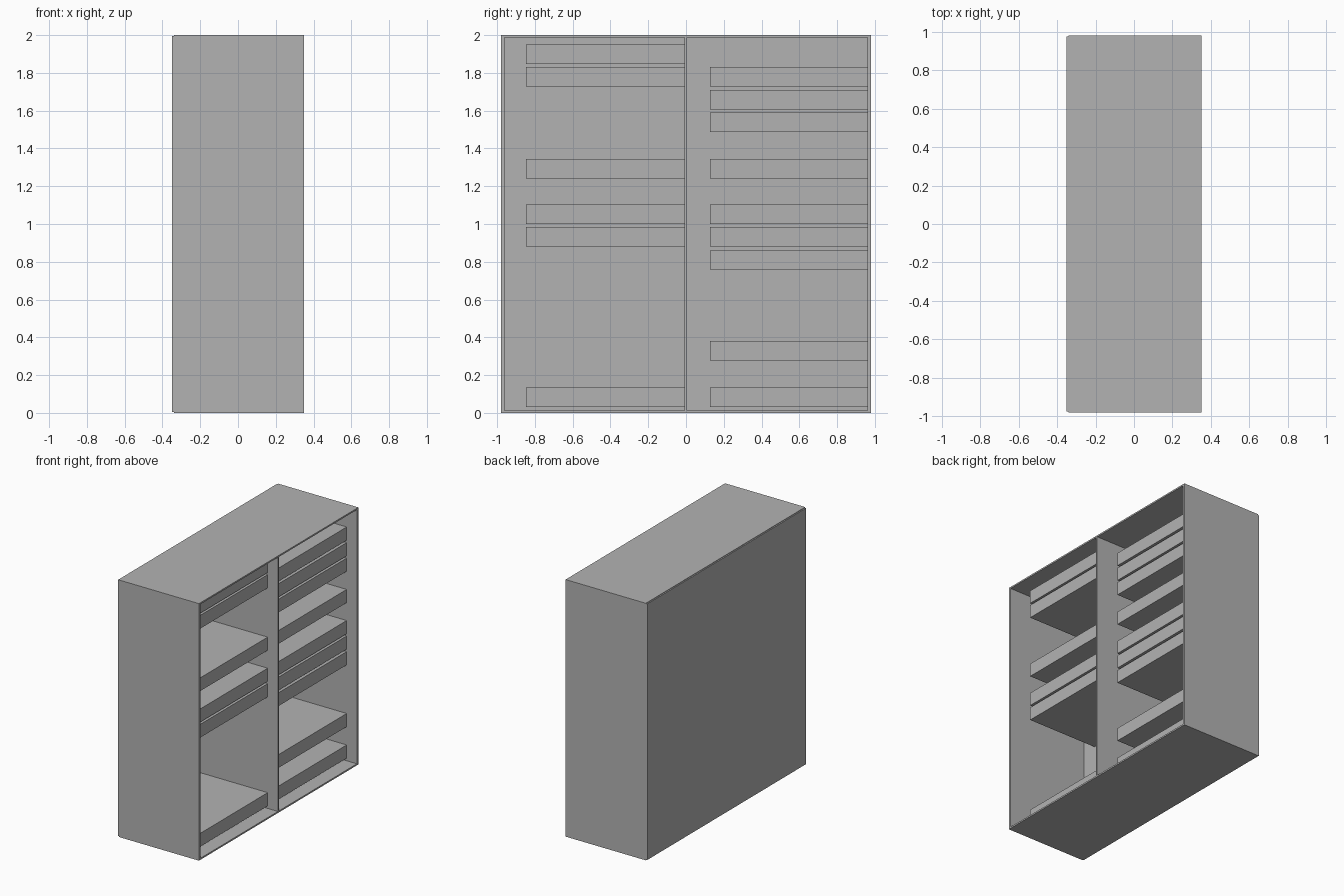
import bpy

if "Cube" in bpy.data.objects:
    bpy.data.objects.remove(bpy.data.objects["Cube"], do_unlink=True)

# Single plain grey finish
grey = bpy.data.materials.new("plain_grey")
grey.use_nodes = True
colour = (0.45, 0.45, 0.45, 1)
grey.diffuse_color = colour
grey.node_tree.nodes["Principled BSDF"].inputs["Base Color"].default_value = colour


def box(name, x, y, z):
    """Box spanning the given (low, high) ranges."""
    spans = (x, y, z)
    bpy.ops.mesh.primitive_cube_add(size=1, location=[(a + b) / 2 for a, b in spans])
    ob = bpy.context.object
    ob.name = name
    ob.scale = [b - a for a, b in spans]
    bpy.ops.object.transform_apply(location=False, rotation=False, scale=True)
    ob.data.materials.append(grey)
    return ob


BACK, OPEN, HALF = -0.35, 0.35, 0.98
INNER_BACK = BACK + 0.01
T = 0.018          # side panel thickness
LID = 0.012        # top and bottom panel thickness
INNER = HALF - T

# Cabinet carcass, open towards +x
box("bottom_panel", (INNER_BACK, OPEN), (-HALF, HALF), (0, LID))
box("top_panel", (INNER_BACK, OPEN), (-HALF, HALF), (2 - LID, 2))
box("front_side_panel", (INNER_BACK, OPEN), (-HALF, -INNER), (LID, 2 - LID))
box("rear_side_panel", (INNER_BACK, OPEN), (INNER, HALF), (LID, 2 - LID))
box("divider", (INNER_BACK, OPEN), (-0.009, 0.006), (LID, 2 - LID))
box("back_panel", (BACK, INNER_BACK), (-HALF + 0.004, HALF - 0.004), (0.004, 1.996))

# Thick shelves, listed by the height of their undersides in each bay
bays = {
    "front_bay": ((-0.847, -0.009), (0.032, 0.88, 1.0, 1.242, 1.728, 1.847)),
    "rear_bay": ((0.127, INNER), (0.032, 0.277, 0.758, 0.88, 1.0, 1.242,
                                  1.486, 1.606, 1.728)),
}
for bay, (span, heights) in bays.items():
    for i, z in enumerate(heights, 1):
        box(f"{bay}_shelf_{i}", (INNER_BACK, 0.262), span, (z, z + 0.103))
